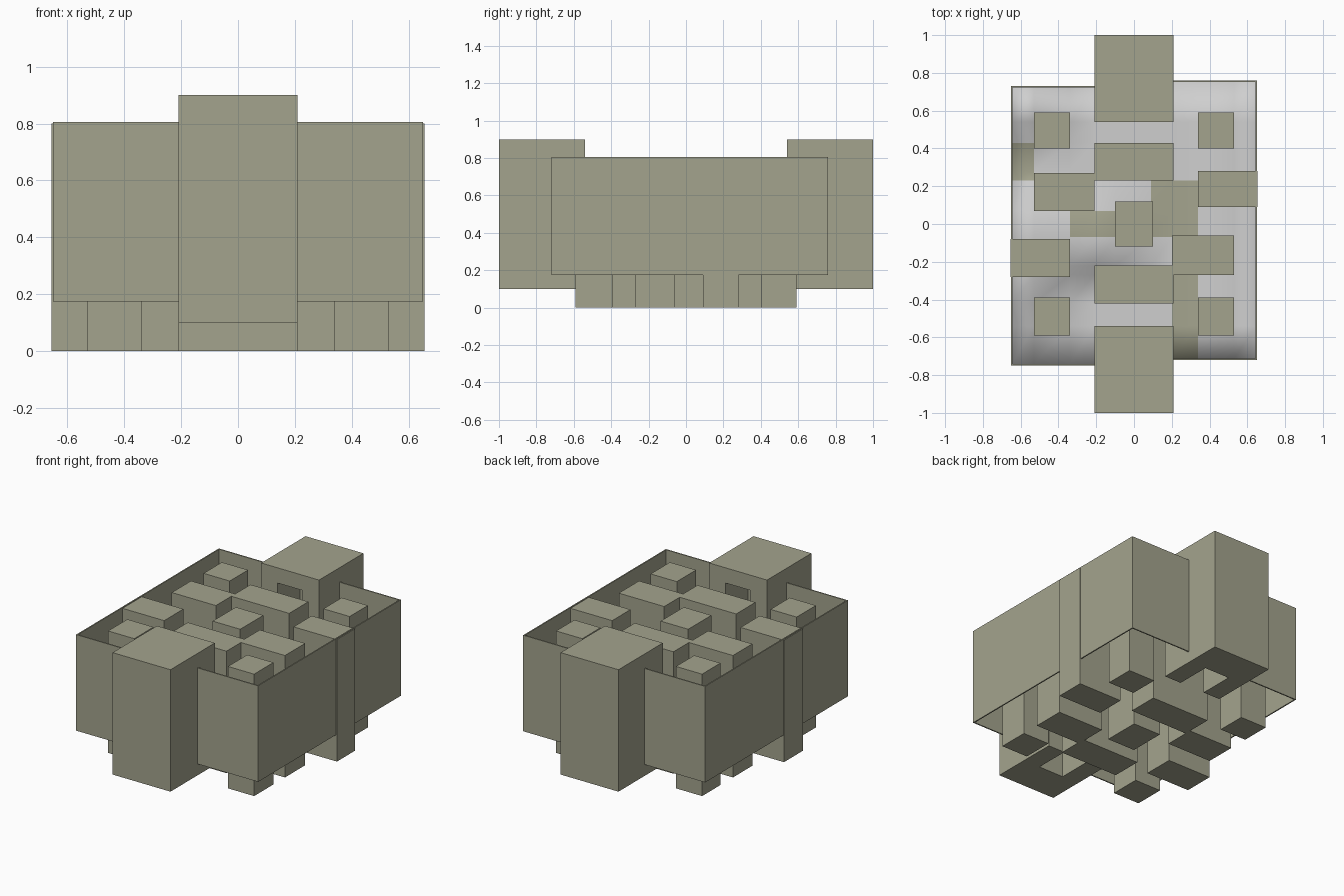
import bpy
import bmesh

old = bpy.data.objects.get("Cube")
if old:
    bpy.data.objects.remove(old, do_unlink=True)


def material(name, colour):
    m = bpy.data.materials.new(name)
    m.use_nodes = True
    m.diffuse_color = (*colour, 1)
    m.node_tree.nodes["Principled BSDF"].inputs["Base Color"].default_value = (*colour, 1)
    return m


olive = material("olive", (0.37, 0.37, 0.27))
grey = material("light grey", (0.62, 0.62, 0.62))


def finish(name, bm, *mats):
    bmesh.ops.recalc_face_normals(bm, faces=bm.faces)
    mesh = bpy.data.meshes.new(name)
    bm.to_mesh(mesh)
    bm.free()
    for m in mats:
        mesh.materials.append(m)
    ob = bpy.data.objects.new(name, mesh)
    bpy.context.collection.objects.link(ob)
    return ob


def prism(name, outline, z0, z1):
    """Closed solid standing on a flat outline."""
    bm = bmesh.new()
    low = [bm.verts.new((x, y, z0)) for x, y in outline]
    high = [bm.verts.new((x, y, z1)) for x, y in outline]
    bm.faces.new(low)
    bm.faces.new(high)
    for i in range(len(outline)):
        bm.faces.new((low[i - 1], low[i], high[i], high[i - 1]))
    return finish(name, bm, olive)


def box(name, x0, x1, y0, y1, z0=0.0, z1=0.8):
    return prism(name, [(x0, y0), (x1, y0), (x1, y1), (x0, y1)], z0, z1)


# Large end blocks, each with a slot open towards the middle
W, IN, SLOT, DEEP = 0.21, 0.54, 0.09, 0.77
for name, s in (("front", -1), ("back", 1)):
    channel = [(-W, IN), (-SLOT, IN), (-SLOT, DEEP), (SLOT, DEEP),
               (SLOT, IN), (W, IN), (W, 1), (-W, 1)]
    prism(name + "_block", [(x, s * y) for x, y in channel], 0.1, 0.8)
    y0, y1 = sorted((s * IN, s))
    box(name + "_block_cap", -W, W, y0, y1, 0.8, 0.9)

# Thin outer walls
T, Z0, Z1 = 0.008, 0.175, 0.805
ends = {-1: (-0.75, 0.73), 1: (-0.72, 0.76)}
for name, s in (("right", -1), ("left", 1)):
    lo, hi = ends[s]
    a, b = sorted((s * 0.65, s * (0.65 - T)))
    box(name + "_side_wall", a, b, lo, hi, Z0, Z1)
    a, b = sorted((s * 0.2, s * 0.65))
    box(name + "_front_wall", a, b, lo, lo + T, Z0, Z1)
    box(name + "_back_wall", a, b, hi - T, hi, Z0, Z1)

# Upright pillars and bars
for name, s in (("right", -1), ("left", 1)):
    a, b = sorted((s * 0.34, s * 0.53))
    box(name + "_front_pillar", a, b, -0.59, -0.39)
    box(name + "_back_pillar", a, b, 0.4, 0.59)
box("back_bar", -W, W, 0.23, 0.43)
box("front_bar", -W, W, -0.42, -0.22)
box("centre_pillar", -0.1, 0.1, -0.12, 0.12)
box("right_inner_bar", -0.53, -W, 0.07, 0.27)
box("right_outer_bar", -0.655, -0.34, -0.28, -0.08)
box("left_inner_bar", 0.2, 0.53, -0.27, -0.06)
box("left_outer_bar", 0.34, 0.655, 0.09, 0.28)

# Uneven floor sheet between the pillars
XS = [-0.645, -0.53, -0.34, -0.21, -0.1, 0.09, 0.2, 0.34, 0.53, 0.645]
YS = [-0.54, -0.42, -0.27, -0.22, -0.07, 0.07, 0.23, 0.28, 0.43, 0.54]


def height(x, y):
    if x > 0.5:
        return 0.59 if x > 0.6 else 0.51
    if x < -0.5:
        return 0.55 if y > 0.5 or -0.45 < y < 0.15 else 0.44
    return 0.52 if x < 0 and -0.25 < y < 0.1 else 0.45


# Patches of the floor that are olive: x range, then y range
PATCHES = [(0.2, 0.34, -0.8, -0.27), (0.09, 0.34, -0.07, 0.23),
           (-0.34, -0.1, -0.07, 0.07), (-0.65, -0.53, 0.23, 0.43)]
bm = bmesh.new()
grid = []
for x in XS:
    lo, hi = ends[1 if x > 0 else -1]
    grid.append([bm.verts.new((x, y, height(x, y))) for y in [lo + T, *YS, hi - T]])
for left, right in zip(grid, grid[1:]):
    for j in range(len(left) - 1):
        f = bm.faces.new((left[j], right[j], right[j + 1], left[j + 1]))
        c = f.calc_center_median()
        f.material_index = int(any(a < c.x < b and d < c.y < e for a, b, d, e in PATCHES))
        f.smooth = True
floor = finish("floor_sheet", bm, grey, olive)
if floor.data.polygons[0].normal.z < 0:
    floor.data.flip_normals()
solid = floor.modifiers.new("thickness", "SOLIDIFY")
solid.thickness = 0.008
solid.offset = -1
solid.material_offset = 1
solid.material_offset_rim = 1
